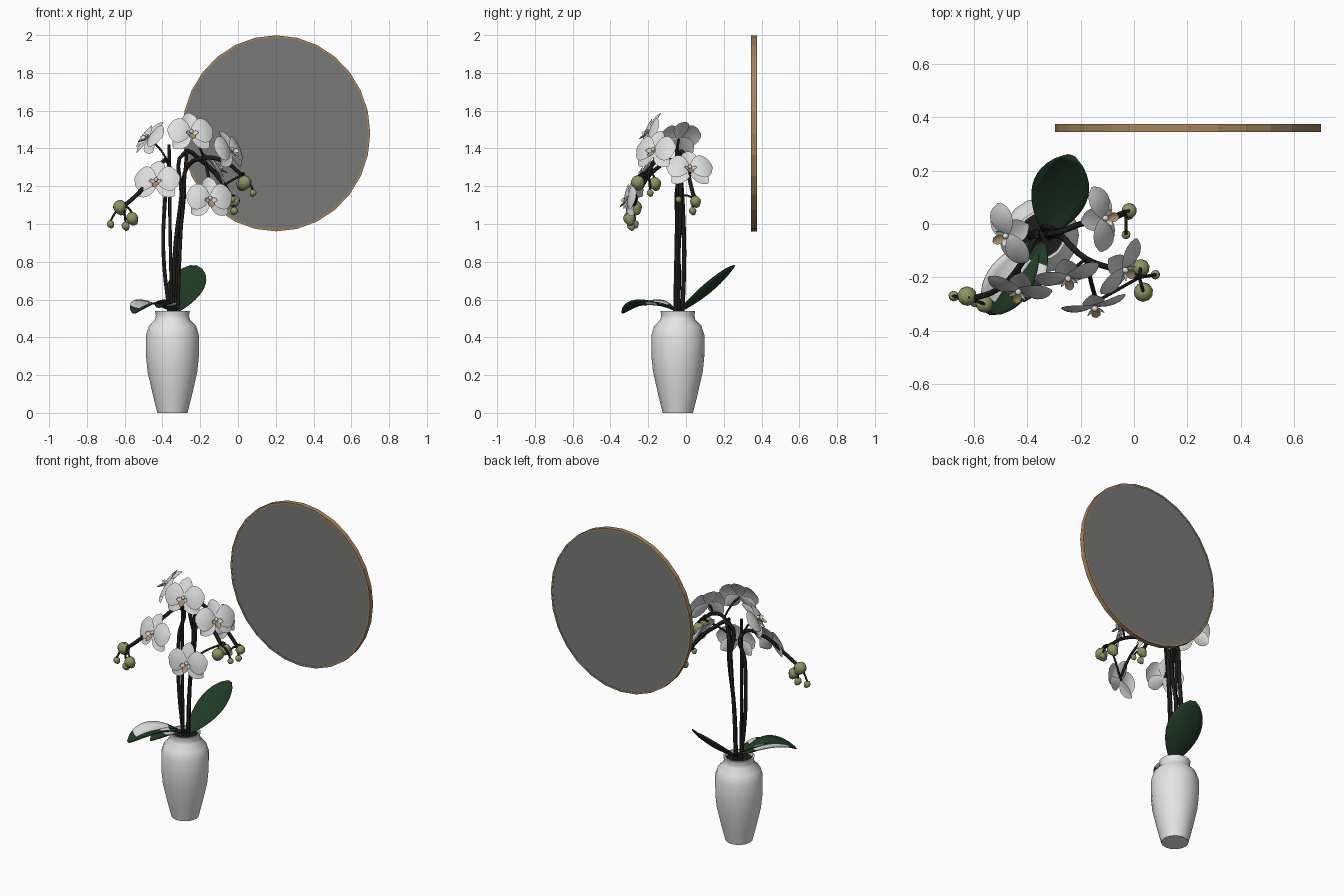
import bpy, bmesh, math
from mathutils import Vector, Matrix

if "Cube" in bpy.data.objects:
    bpy.data.objects.remove(bpy.data.objects["Cube"])


def material(name, r, g, b):
    m = bpy.data.materials.new(name)
    m.use_nodes = True
    m.diffuse_color = (r, g, b, 1)
    m.node_tree.nodes["Principled BSDF"].inputs["Base Color"].default_value = (r, g, b, 1)
    return m


CERAMIC = material("white ceramic", .78, .78, .77)
PETAL = material("petal white", .72, .72, .72)
LEAF = material("dark leaf green", .014, .045, .018)
STEM = material("dark stem", .012, .012, .011)
BUD = material("bud green", .27, .3, .12)
LIP = material("lip tan", .4, .27, .14)
GLASS = material("mirror grey", .19, .19, .185)
WOOD = material("frame wood", .38, .23, .11)


def finish(name, bm, mats, angle=None, loc=(0, 0, 0)):
    me = bpy.data.meshes.new(name)
    bm.to_mesh(me)
    bm.free()
    ob = bpy.data.objects.new(name, me)
    bpy.context.collection.objects.link(ob)
    ob.location = loc
    for m in mats:
        me.materials.append(m)
    if angle:
        select(ob)
        bpy.ops.object.shade_smooth_by_angle(angle=math.radians(angle))
    return ob


def select(ob):
    bpy.ops.object.select_all(action='DESELECT')
    ob.select_set(True)
    bpy.context.view_layer.objects.active = ob


def lathe(profile, steps):
    """Spin (radius, height) points around z."""
    bm = bmesh.new()
    vs = [bm.verts.new((r, 0, z)) for r, z in profile]
    es = [bm.edges.new(p) for p in zip(vs, vs[1:])]
    bmesh.ops.spin(bm, geom=vs + es, axis=(0, 0, 1), cent=(0, 0, 0),
                   angle=math.tau, steps=steps, use_duplicate=False)
    bmesh.ops.remove_doubles(bm, verts=bm.verts, dist=.0005)
    bmesh.ops.recalc_face_normals(bm, faces=bm.faces)
    return bm


def blade(bm, M, length, width, cup=0, arch=0, curl=0, rule=lambda s, t: 0, n=8, m=4):
    """Rounded petal or leaf growing along local y, facing local z."""
    rows = []
    for i in range(n + 1):
        t = i / n
        w = width / 2 * max(math.sin(math.pi * (.04 + .95 * t) ** 1.2), .02) ** .6
        row = []
        for j in range(m + 1):
            s = 2 * j / m - 1
            z = cup * w * s * s + arch * 4 * t * (1 - t) + curl * t * t
            row.append(bm.verts.new(M @ Vector((s * w, t * length, z))))
        rows.append(row)
    for i in range(n):
        for j in range(m):
            a, b = rows[i], rows[i + 1]
            f = bm.faces.new((a[j], a[j + 1], b[j + 1], b[j]))
            f.material_index = rule((2 * j + 1) / m - 1, (i + .5) / n)


def tube(name, pts, radius):
    cu = bpy.data.curves.new(name, 'CURVE')
    cu.dimensions = '3D'
    cu.bevel_depth = radius
    cu.bevel_resolution = 1
    cu.resolution_u = 5
    cu.use_fill_caps = True
    sp = cu.splines.new('BEZIER')
    sp.bezier_points.add(len(pts) - 1)
    for bp, p in zip(sp.bezier_points, pts):
        bp.co = p
        bp.handle_left_type = bp.handle_right_type = 'AUTO'
    ob = bpy.data.objects.new(name, cu)
    bpy.context.collection.objects.link(ob)
    cu.materials.append(STEM)
    select(ob)
    bpy.ops.object.convert(target='MESH')


# Vase and soil
POT = (-.347, -.043, 0)
finish("vase", lathe([(0, 0), (.08, 0), (.105, .1), (.132, .22), (.14, .3), (.141, .41),
                      (.125, .46), (.092, .495), (.088, .515), (.092, .54), (.082, .54),
                      (.078, .5)], 16), [CERAMIC], 40, POT)
finish("soil", lathe([(0, .525), (.084, .52)], 16), [STEM], None, POT)

# Round wall mirror
MIRROR = (.202, .36, 1.48)
rim = lathe([(.498, -.015), (.498, .015), (.488, .015), (.488, -.015), (.498, -.015)], 28)
glass = bmesh.new()
bmesh.ops.create_cone(glass, cap_ends=True, segments=28, radius1=.49, radius2=.49, depth=.026)
for name, bm, mat in (("mirror_frame", rim, WOOD), ("mirror_glass", glass, GLASS)):
    ob = finish(name, bm, [mat], None, MIRROR)
    ob.rotation_euler.x = math.pi / 2
    ob.scale.y = 1.042

# Leaves: base, tip, width, arch, variegation rule
plain = lambda s, t: 0
half_white = lambda s, t: int(s > 0 and .2 < t < .85)
mid_white = lambda s, t: int(.3 < t < .6)
leaves = [("back_leaf", (-.325, -.03, .54), (-.235, .255, .78), .21, -.02, plain),
          ("front_leaf", (-.37, -.07, .55), (-.55, -.335, .53), .17, .04, half_white),
          ("small_leaf", (-.34, -.07, .55), (-.42, -.29, .56), .1, .02, mid_white)]
for name, base, tip, width, arch, rule in leaves:
    base, tip = Vector(base), Vector(tip)
    d = (tip - base).normalized()
    side = d.cross(Vector((0, 0, 1))).normalized()
    M = Matrix.Translation(base) @ Matrix((side, d, side.cross(d))).transposed().to_4x4()
    bm = bmesh.new()
    blade(bm, M, (tip - base).length, width, .25, arch, rule=rule, n=12, m=6)
    ob = finish(name, bm, [LEAF, PETAL], 60)
    ob.modifiers.new("thickness", 'SOLIDIFY').thickness = .005

# Main stems with arching sprays
stems = {
    "right_stem": [(-.33, -.04, .5), (-.315, -.04, .85), (-.285, -.03, 1.15), (-.275, -.04, 1.29),
                   (-.18, -.13, 1.35), (-.07, -.17, 1.33), (.02, -.2, 1.26)],
    "left_stem": [(-.36, -.04, .5), (-.395, -.04, .85), (-.385, -.05, 1.15), (-.37, -.05, 1.33),
                  (-.43, -.16, 1.29), (-.52, -.25, 1.17), (-.61, -.28, 1.09)],
    "back_stem": [(-.34, -.02, .5), (-.335, -.01, .85), (-.3, -.02, 1.15), (-.28, -.03, 1.38),
                  (-.2, 0, 1.34), (-.09, .02, 1.23), (-.03, .045, 1.13)],
}
for name, pts in stems.items():
    tube(name, pts, .0115)
tube("left_stake", [(-.35, -.06, .5), (-.36, -.05, 1), (-.365, -.045, 1.42)], .009)
tube("right_stake", [(-.32, -.055, .5), (-.3, -.045, 1), (-.27, -.05, 1.4)], .009)
tube("low_branch", [(-.18, -.13, 1.35), (-.16, -.22, 1.27), (-.14, -.29, 1.14)], .008)
joints = [Vector(p) for pts in stems.values() for p in pts[3:]]


def pedicel(name, end):
    """Thin stalk to the nearest point of a spray."""
    end = Vector(end)
    near = min(joints, key=lambda p: (p - end).length)
    tube(name, [near, (near + end) / 2 + Vector((0, 0, .015)), end], .006)


# Flowers: centre and facing direction
flowers = [((-.47, -.04, 1.45), (-.72, -.35, .55)),
           ((-.25, -.19, 1.48), (.2, -.9, .35)),
           ((-.045, -.165, 1.385), (.75, -.5, .35)),
           ((-.43, -.24, 1.225), (-.2, -.92, .35)),
           ((-.15, -.3, 1.13), (.2, -.95, .15)),
           ((-.12, .02, 1.29), (.8, .1, .5))]
tan = lambda s, t: 1
for k, (centre, facing) in enumerate(flowers, 1):
    face = Vector(facing).normalized()
    M = Matrix.Translation(centre) @ face.to_track_quat('Z', 'Y').to_matrix().to_4x4()
    bm = bmesh.new()

    def petal(angle, lift, *args, **kw):
        blade(bm, M @ Matrix.Translation((0, 0, lift)) @ Matrix.Rotation(math.radians(angle), 4, 'Z'),
              *args, **kw)

    for a in (0, 128, -128):            # sepals
        petal(a, 0, .122, .085, .2, 0, -.018)
    for a in (78, -78):                 # broad side petals
        petal(a, .008, .125, .14, -.12, .012, -.015)
    for a in (110, -110):               # lip wings
        petal(a, .012, .035, .026, .5, 0, .025, n=4)
    petal(180, .014, .05, .036, .6, 0, .03, rule=tan, n=4)
    bmesh.ops.create_uvsphere(bm, u_segments=8, v_segments=5, radius=.012,
                              matrix=M @ Matrix.Translation((0, .004, .018)))
    finish(f"flower_{k}", bm, [PETAL, LIP], 50)
    pedicel(f"flower_stalk_{k}", Vector(centre) - face * .004)

# Buds: position and radius
buds = [(-.625, -.27, 1.09, .037), (-.56, -.3, 1.03, .033), (-.595, -.29, .99, .022),
        (-.675, -.27, 1, .02), (.035, -.255, 1.22, .037), (.025, -.165, 1.215, .034),
        (.08, -.19, 1.165, .018), (-.018, .05, 1.12, .029), (-.02, .035, 1.07, .02),
        (-.03, -.04, 1.13, .017)]
for k, (x, y, z, r) in enumerate(buds, 1):
    bm = bmesh.new()
    bmesh.ops.create_uvsphere(bm, u_segments=10, v_segments=7, radius=r)
    for v in bm.verts:                  # pointed lower tip
        if v.co.z < -.8 * r:
            v.co.z *= 1.25
    ob = finish(f"bud_{k}", bm, [BUD], 60, (x, y, z))
    ob.rotation_euler = (.3, -.4 if x < -.3 else .4, 0)
    pedicel(f"bud_stalk_{k}", (x, y, z + r * .8))
